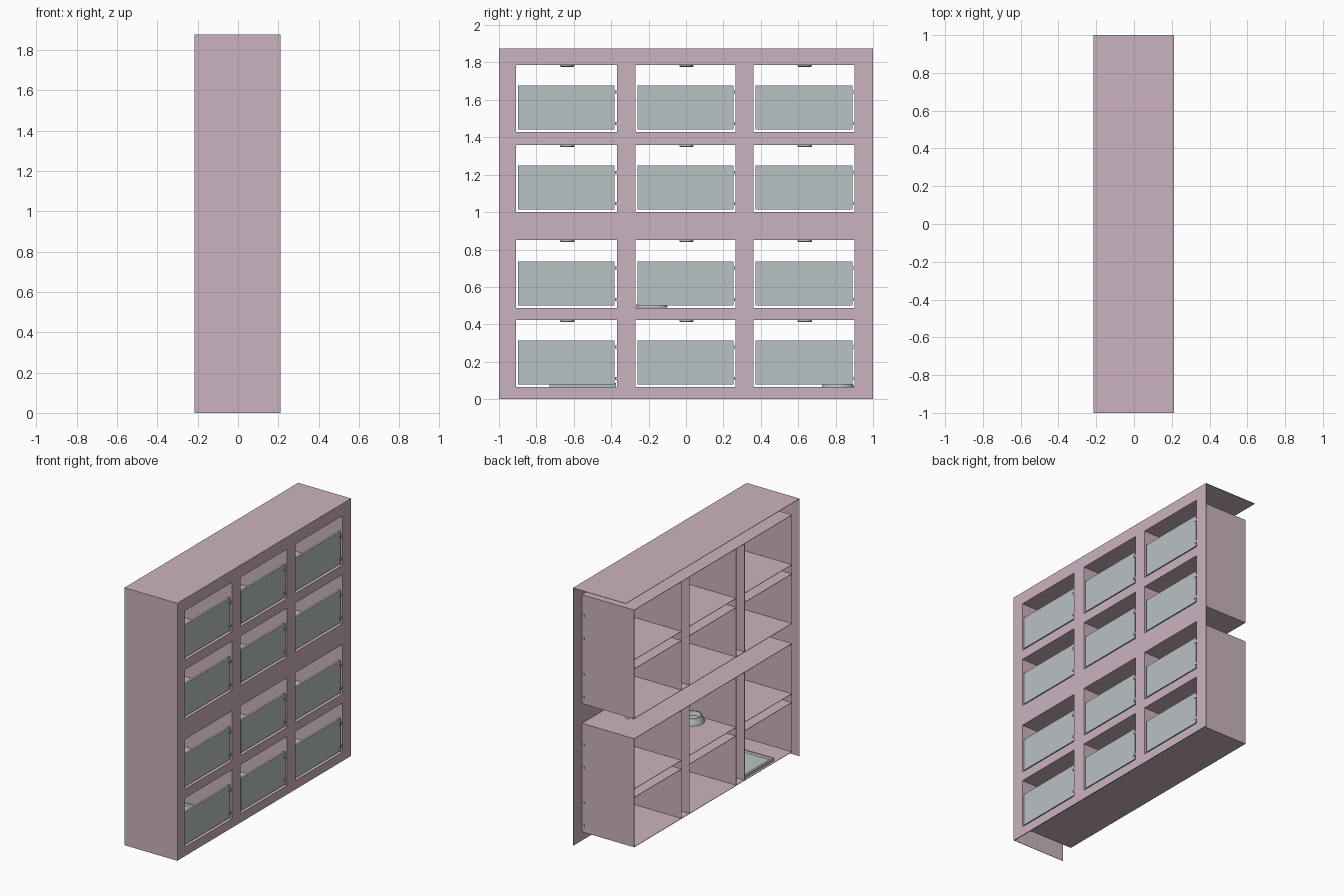
import bpy, bmesh, math

if "Cube" in bpy.data.objects:
    bpy.data.objects.remove(bpy.data.objects["Cube"])

def material(name, col):
    m = bpy.data.materials.new(name)
    m.diffuse_color = (*col, 1)
    m.use_nodes = True
    m.node_tree.nodes["Principled BSDF"].inputs["Base Color"].default_value = m.diffuse_color
    return m

PINK = material("dusty pink board", (0.60, 0.45, 0.52))
GREY = material("cool grey panel", (0.49, 0.54, 0.55))

def finish(name, bm, mat):
    me = bpy.data.meshes.new(name)
    bm.to_mesh(me)
    bm.free()
    me.materials.append(mat)
    ob = bpy.data.objects.new(name, me)
    bpy.context.collection.objects.link(ob)
    return ob

def box(name, x, y, z, mat):
    bm = bmesh.new()
    bmesh.ops.create_cube(bm, size=1)
    for v in bm.verts:
        v.co = [a + (b - a) * (c + 0.5) for (a, b), c in zip((x, y, z), v.co)]
    return finish(name, bm, mat)

def lathe(name, profile, loc, mat, steps=32):
    bm = bmesh.new()
    vs = [bm.verts.new((r, 0, z)) for r, z in profile]
    es = [bm.edges.new(p) for p in zip(vs, vs[1:])]
    bmesh.ops.spin(bm, geom=vs + es, cent=(0, 0, 0), axis=(0, 0, 1),
                   angle=2 * math.pi, steps=steps)
    bmesh.ops.remove_doubles(bm, verts=bm.verts, dist=1e-4)
    bmesh.ops.recalc_face_normals(bm, faces=bm.faces)
    for f in bm.faces:
        f.smooth = True
    ob = finish(name, bm, mat)
    ob.location = loc
    bpy.context.view_layer.objects.active = ob
    ob.select_set(True)
    bpy.ops.object.shade_smooth_by_angle(angle=math.radians(30))
    ob.select_set(False)
    return ob

XB, XF, H, T = -0.215, 0.211, 1.875, 0.003
COLS = [(-0.91, -0.37), (-0.27, 0.265), (0.36, 0.90)]
ROWS = [(0.065, 0.422), (0.488, 0.85), (1.0, 1.358), (1.428, 1.787)]

# face frame: a sheet with twelve openings
bm = bmesh.new()
ys = [-1] + [v for c in COLS for v in c] + [1]
zs = [0] + [v for r in ROWS for v in r] + [H]
for i in range(len(ys) - 1):
    for j in range(len(zs) - 1):
        if i % 2 and j % 2:
            continue
        bm.faces.new([bm.verts.new((XF, ys[a], zs[b]))
                      for a, b in ((i, j), (i + 1, j), (i + 1, j + 1), (i, j + 1))])
bmesh.ops.remove_doubles(bm, verts=bm.verts, dist=1e-4)
frame = finish("face_frame", bm, PINK)
sol = frame.modifiers.new("thickness", 'SOLIDIFY')
sol.thickness = 0.006
sol.offset = -1

# outer top and the single outer side
box("top_board", (XB, XF), (-1, 1), (H - T, H), PINK)
box("side_board", (XB, XF), (-1, -1 + T), (0, H), PINK)

# upper and lower carcass boxes, open at the back
INX = (XB, XF - 0.004)
for tag, lo, hi in (("lower", ROWS[0], ROWS[1]), ("upper", ROWS[2], ROWS[3])):
    yall = (COLS[0][0] - T, COLS[-1][1] + T)
    box(tag + "_carcass_floor", INX, yall, (lo[0] - T, lo[0]), PINK)
    box(tag + "_carcass_top", INX, yall, (hi[1], hi[1] + T), PINK)
    for y0, y1 in COLS:
        box(tag + "_wall", INX, (y0 - T, y0), (lo[0], hi[1]), PINK)
        box(tag + "_wall", INX, (y1, y1 + T), (lo[0], hi[1]), PINK)
        box(tag + "_shelf_underside", INX, (y0, y1), (lo[1], lo[1] + T), PINK)
        box(tag + "_shelf_top", INX, (y0, y1), (hi[0] - T, hi[0]), PINK)

# doors, hinges and ceiling lamps
for z0, z1 in ROWS:
    for y0, y1 in COLS:
        box("door_panel", (0.19, 0.204), (y0 + 0.011, y1 - 0.011),
            (z0 + 0.013, z0 + 0.249), GREY)
        for dz in (0.046, 0.213):
            box("hinge_leaf", (0.187, 0.208), (y1 - 0.026, y1 - 0.015),
                (z0 + dz - 0.008, z0 + dz + 0.008), GREY)
            box("hinge_mount", (0.187, 0.208), (y1 - 0.009, y1 + 0.006),
                (z0 + dz - 0.008, z0 + dz + 0.008), GREY)
        lathe("ceiling_lamp", [(0, -0.010), (0.034, -0.010), (0.038, -0.006),
                               (0.038, 0.006), (0, 0.006)],
              (0.0, (y0 + y1) / 2 + 0.005, z1), GREY)

# feeding bowls
BOWL = [(0, 0.001), (0.085, 0.001), (0.084, 0.007), (0.066, 0.045), (0.060, 0.046),
        (0.050, 0.018), (0, 0.014)]
lathe("middle_bowl", BOWL, (0.08, -0.184, ROWS[1][0]), GREY)
lathe("lower_bowl", BOWL, (0.09, 0.812, ROWS[0][0]), GREY)

# shallow tray with a raised rim
bm = bmesh.new()
bmesh.ops.create_cube(bm, size=1)
for v in bm.verts:
    v.co = (-0.06 + v.co.x * 0.28, -0.552 + v.co.y * 0.355, 0.066 + (v.co.z + 0.5) * 0.02)
bm.normal_update()
top = [f for f in bm.faces if f.normal.z > 0.9]
bmesh.ops.inset_region(bm, faces=top, thickness=0.02)
bmesh.ops.inset_region(bm, faces=top, thickness=0.006, depth=-0.014)
finish("floor_tray", bm, GREY)
